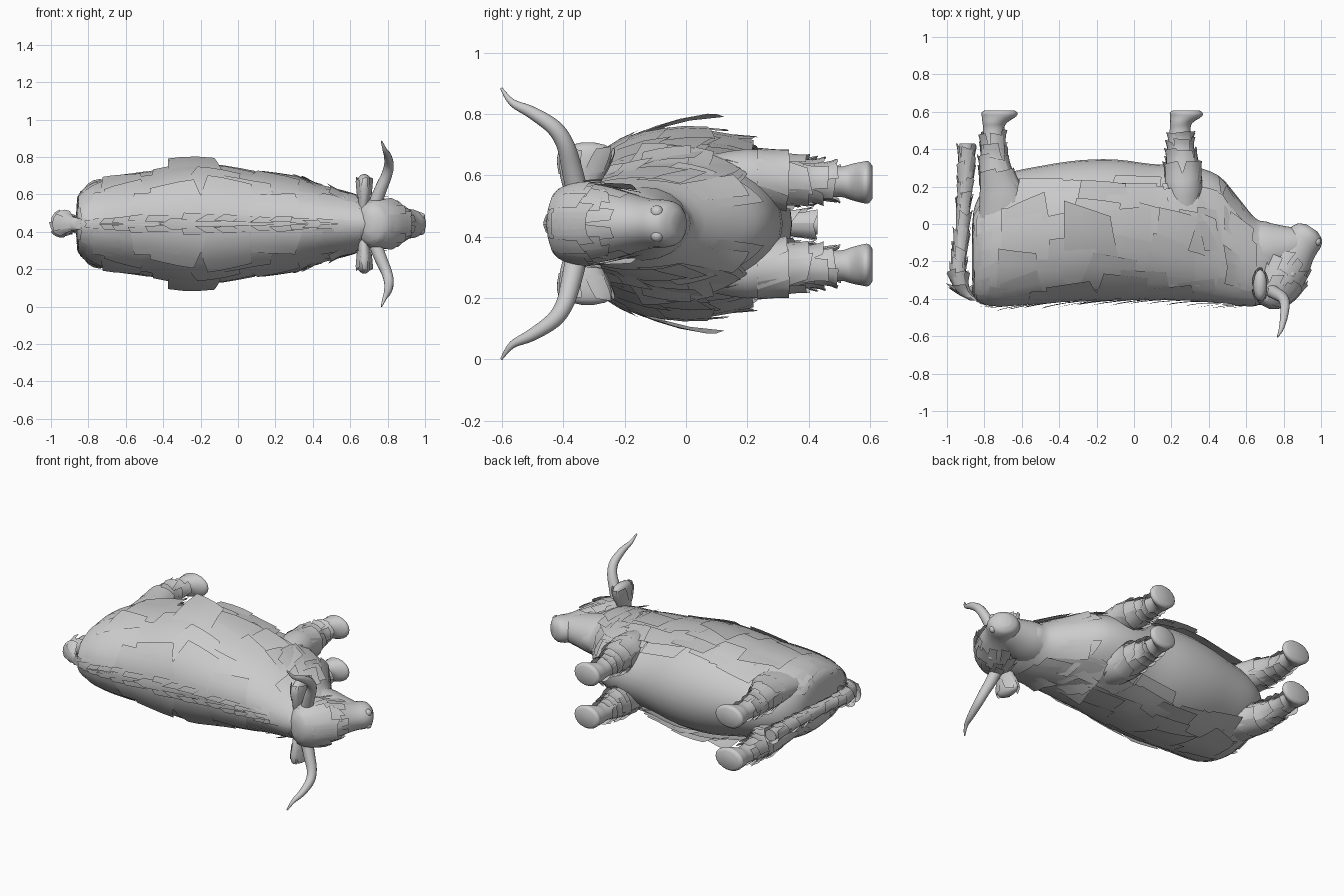
import bpy
import bmesh
import math
import random
from mathutils import Vector

random.seed(7)
MID = 0.4425          # height of the symmetry plane
X, Y, Z = Vector((1, 0, 0)), Vector((0, 1, 0)), Vector((0, 0, 1))

if "Cube" in bpy.data.objects:
    bpy.data.objects.remove(bpy.data.objects["Cube"])


class Loft:
    """Smooth tube through stations (x, y, z, radius_a, radius_b)."""

    def __init__(self, stations, axis=None, ref=Z):
        self.st, self.axis, self.ref = stations, axis, ref
        self.last = len(stations) - 1

    def station(self, u):
        u = min(max(u, 0.0), self.last)
        i = min(int(u), self.last - 1)
        t = u - i
        p = [self.st[min(max(i + k, 0), self.last)] for k in (-1, 0, 1, 2)]
        return [0.5 * (2 * b + (c - a) * t + (2 * a - 5 * b + 4 * c - d) * t * t
                       + (3 * b - a - 3 * c + d) * t ** 3) for a, b, c, d in zip(*p)]

    def point(self, u, angle, lift=0.0):
        x, y, z, a, b = self.station(u)
        centre = Vector((x, y, z))
        if self.axis:
            t = self.axis
        else:
            t = Vector(self.station(u + 0.05)[:3]) - Vector(self.station(u - 0.05)[:3])
        n = t.cross(self.ref).normalized()
        side = n.cross(t).normalized()
        out = n * (max(a, 0.003) * math.cos(angle)) + side * (max(b, 0.003) * math.sin(angle))
        return centre + out + out.normalized() * lift


def finish(name, bm, mirror=False, angle=50):
    mesh = bpy.data.meshes.new(name)
    bm.to_mesh(mesh)
    bm.free()
    obj = bpy.data.objects.new(name, mesh)
    bpy.context.collection.objects.link(obj)
    obj.location.z = MID
    bpy.ops.object.select_all(action="DESELECT")
    obj.select_set(True)
    bpy.context.view_layer.objects.active = obj
    bpy.ops.object.shade_smooth_by_angle(angle=math.radians(angle))
    if mirror:
        mod = obj.modifiers.new("Mirror", "MIRROR")
        mod.use_axis = (False, False, True)


def skin(name, loft, mirror=False, sides=20, steps=3):
    bm = bmesh.new()
    rings = []
    for i in range(loft.last * steps + 1):
        rings.append([bm.verts.new(loft.point(i / steps, math.tau * k / sides))
                      for k in range(sides)])
    for r, s in zip(rings, rings[1:]):
        for k in range(sides):
            n = (k + 1) % sides
            bm.faces.new((r[k], r[n], s[n], s[k]))
    bm.faces.new(rings[0])
    bm.faces.new(rings[-1])
    bmesh.ops.recalc_face_normals(bm, faces=bm.faces)
    finish(name, bm, mirror)


def card(bm, loft, u, du, ang, dang, lift, along_u, cols=3, rows=4):
    """One broad hair panel that hugs a loft and lifts at its slanted tip."""
    skew = random.uniform(-0.2, 0.2)
    slant = random.uniform(-0.25, 0.25)
    grid = []
    for j in range(cols + 1):
        w = j / cols - 0.5
        line = []
        for i in range(rows + 1):
            s = i / rows * (1 + slant * w)
            across = w * (1 - 0.2 * s) + skew * s
            cu, ca = (u + du * s, ang + dang * across) if along_u else \
                     (u + du * across, ang + dang * s)
            line.append(bm.verts.new(loft.point(cu, ca, 0.004 + lift * s * s)))
        grid.append(line)
    for a, b in zip(grid, grid[1:]):
        for i in range(rows):
            bm.faces.new((a[i], b[i], b[i + 1], a[i + 1]))


def ring_of_cards(bm, loft, rows, count, du, lift):
    """Overlapping cuffs of hair around a leg or tail."""
    for u in rows:
        for k in range(count):
            card(bm, loft, u + random.uniform(-0.15, 0.15), du,
                 math.tau * (k + random.random() * 0.5) / count, math.tau / count * 1.25,
                 lift * random.uniform(0.5, 1.3), True)


# Body and neck: x, spine y, belly y, half width
outline = [(-.865, -.3, 0, .06), (-.85, -.39, .1, .15), (-.79, -.43, .2, .205),
           (-.68, -.435, .27, .24), (-.5, -.42, .31, .265), (-.3, -.41, .34, .3),
           (-.1, -.405, .345, .3), (.1, -.4, .32, .265), (.3, -.405, .31, .235),
           (.45, -.42, .26, .195), (.55, -.43, .15, .17), (.65, -.435, .03, .14),
           (.72, -.42, .01, .11), (.78, -.36, -.03, .07)]
body = Loft([(x, (t + b) / 2, 0, (b - t) / 2, w) for x, t, b, w in outline], axis=X)
skin("body", body, sides=32)

# Head, with the throat filling in under the jaw
head = Loft([(.695, -.44, 0, .03, .05), (.71, -.41, 0, .09, .11), (.745, -.34, 0, .13, .13),
             (.79, -.25, 0, .135, .12), (.84, -.17, 0, .125, .095), (.89, -.11, 0, .1, .08),
             (.92, -.07, 0, .095, .078), (.94, -.04, 0, .077, .068),
             (.952, -.022, 0, .035, .04)])
skin("head", head, sides=24)
throat = Loft([(.6, -.15, 0, .17, .12), (.7, -.14, 0, .15, .12), (.8, -.13, 0, .12, .1),
               (.89, -.11, 0, .085, .075), (.95, -.085, 0, .04, .04)], axis=X)
skin("throat", throat)

# Horns and ears
horn = Loft([(.73, -.355, .1, .036, .036), (.765, -.375, .19, .033, .033),
             (.795, -.395, .26, .029, .029), (.807, -.432, .315, .026, .026),
             (.8, -.505, .364, .02, .02), (.785, -.567, .395, .012, .012),
             (.767, -.603, .442, .004, .004)], ref=X)
skin("horns", horn, True, sides=14, steps=4)
ear = Loft([(.67, -.35, .08, .04, .025), (.675, -.34, .15, .07, .035),
            (.675, -.33, .21, .085, .038), (.675, -.32, .25, .07, .03),
            (.675, -.32, .265, .02, .01)], axis=Z, ref=X)
skin("ears", ear, True, sides=14)

# Legs with hooves flaring toward the toe
front_leg = Loft([(.265, .05, .14, .09, .08), (.265, .2, .15, .1, .095),
                  (.26, .32, .145, .085, .082), (.25, .42, .14, .063, .06),
                  (.247, .5, .137, .056, .05), (.252, .54, .136, .06, .06),
                  (.278, .575, .135, .085, .068), (.279, .595, .135, .087, .07),
                  (.279, .608, .135, .07, .055)], axis=Y)
rear_leg = Loft([(-.68, 0, .13, .15, .08), (-.7, .15, .14, .125, .088),
                 (-.735, .28, .145, .088, .08), (-.75, .38, .14, .065, .062),
                 (-.75, .5, .137, .056, .05), (-.745, .54, .136, .065, .06),
                 (-.722, .575, .135, .092, .068), (-.72, .595, .135, .096, .07),
                 (-.72, .608, .135, .078, .055)], axis=Y)
for name, leg in (("front", front_leg), ("rear", rear_leg)):
    skin(name + "_legs", leg, True, sides=18)
    bm = bmesh.new()
    ring_of_cards(bm, leg, (1.3, 1.9, 2.5, 3), 6, 0.9, 0.018)
    finish(name + "_leg_hair", bm, True)

# Tail bowing away from the rump, with a tuft at its root
tail = Loft([(-.85, -.41, 0, .025, .03), (-.91, -.36, 0, .035, .04), (-.94, -.26, 0, .035, .04),
             (-.925, -.1, 0, .03, .03), (-.91, .1, 0, .03, .03), (-.9, .25, 0, .035, .032),
             (-.895, .43, 0, .038, .036)], axis=Y)
skin("tail", tail, sides=12)
bm = bmesh.new()
ring_of_cards(bm, tail, (1, 1.5, 2, 2.5, 3, 3.5, 4, 4.5, 5), 5, 0.9, 0.014)
ring_of_cards(bm, tail, (0.5, 1.1), 5, 0.9, 0.03)
finish("tail_hair", bm)

# Shaggy coat: shingled rows from spine to flank, the lower ones flaring out
bm = bmesh.new()
for start, span, lift in ((4, 44, .014), (34, 42, .02), (60, 44, .05),
                          (82, 42, .075), (104, 28, .04)):
    u = 0.8
    while u < body.last - 2.2:
        swell = 0.3 + 0.7 * math.exp(-((u - 5.3) / 2) ** 2)
        card(bm, body, u, 1.5, math.radians(start + random.uniform(-6, 6)),
             math.radians(span * random.uniform(0.85, 1.2)),
             lift * swell * random.uniform(0.3, 1.4), False)
        u += random.uniform(0.65, 1.05)
finish("coat", bm, True)

# Spine ridge, rump and chest locks
bm = bmesh.new()
for k in range(20):
    card(bm, body, 2 + k * 0.48, -1.3, math.radians(random.uniform(2, 7)), math.radians(8),
         random.uniform(.01, .03), True)
for k in range(12):
    card(bm, body, random.uniform(1.3, 2.2), -0.9, math.radians(10 + k * 11),
         math.radians(26), random.uniform(.01, .025), True)
for k in range(9):
    card(bm, body, random.uniform(9, 10.6), -1.2, math.radians(60 + k * 11),
         math.radians(28), random.uniform(.01, .03), True)
finish("ridge_rump_chest_locks", bm, True)

# Forelock and cheek hair
bm = bmesh.new()
for k in range(18):
    card(bm, head, random.uniform(0.6, 2.6), 1.7, math.radians(4 + k * 8),
         math.radians(26), random.uniform(.004, .025), True)
finish("forelock", bm, True)

# Hair hanging from the ears
bm = bmesh.new()
for k in range(6):
    card(bm, ear, random.uniform(0.7, 1.3), 1.7, math.tau * k / 6, 0.9, .012, True)
finish("ear_hair", bm, True)


def beads(name, u, degrees, size):
    """Mirrored pair of small rounded details sunk into the head."""
    bm = bmesh.new()
    bmesh.ops.create_uvsphere(bm, u_segments=14, v_segments=10, radius=size)
    bmesh.ops.translate(bm, vec=head.point(u, math.radians(degrees), -size * 0.6),
                        verts=bm.verts)
    finish(name, bm, True)


# Face details
beads("eyes", 3.1, 62, .022)
beads("nostrils", 6.3, 36, .022)
